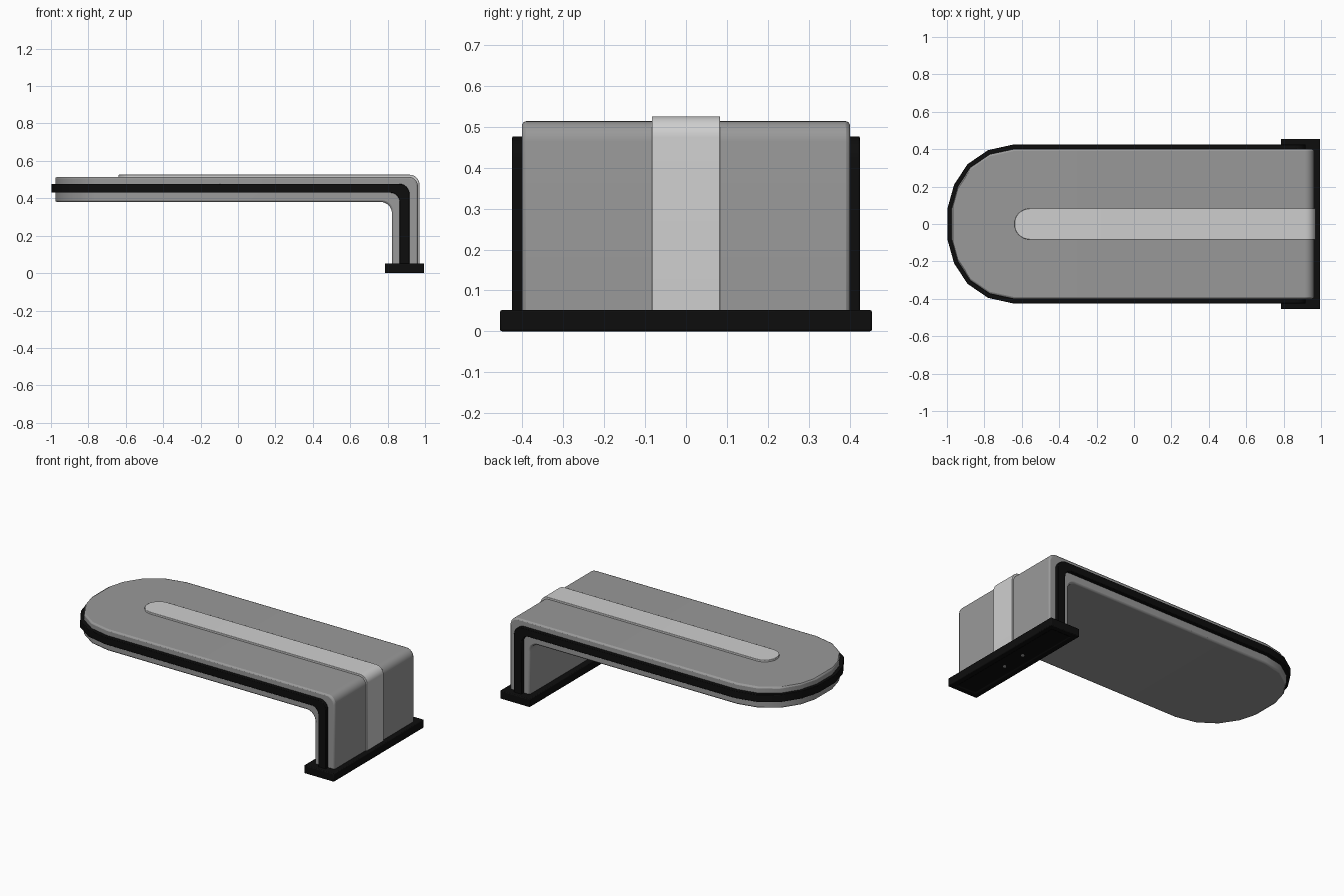
import bpy, bmesh, math

if "Cube" in bpy.data.objects:
    bpy.data.objects.remove(bpy.data.objects["Cube"])


def material(name, v):
    m = bpy.data.materials.new(name)
    m.diffuse_color = (v, v, v, 1)
    m.use_nodes = True
    m.node_tree.nodes["Principled BSDF"].inputs["Base Color"].default_value = m.diffuse_color
    return m


GREY = material("mid grey", 0.32)
BLACK = material("black", 0.004)
LIGHT = material("light grey", 0.62)


def finish(name, bm, mat, bevel=0, segments=2):
    bmesh.ops.recalc_face_normals(bm, faces=bm.faces[:])
    me = bpy.data.meshes.new(name)
    bm.to_mesh(me)
    bm.free()
    ob = bpy.data.objects.new(name, me)
    bpy.context.collection.objects.link(ob)
    me.materials.append(mat)
    if bevel:
        b = ob.modifiers.new("bevel", 'BEVEL')
        b.width, b.segments = bevel, segments
        b.limit_method, b.angle_limit = 'ANGLE', math.radians(40)
        b.use_clamp_overlap = False
    bpy.ops.object.select_all(action='DESELECT')
    bpy.context.view_layer.objects.active = ob
    ob.select_set(True)
    bpy.ops.object.shade_smooth_by_angle(angle=math.radians(35))
    return ob


def bend(x, z, r, n=8):
    """Rounded corner from the flat top into the upright leg."""
    return [(x - r + r * math.sin(a), z - r + r * math.cos(a))
            for a in (math.pi / 2 * i / n for i in range(n + 1))]


def bent_slab(name, nose, outer, inner, mat, bevel, foot=0.03):
    """nose: (x, half width) stations; outer/inner: (x, z, radius) of the bend."""
    pairs = [((x, outer[1]), (x, inner[1]), w) for x, w in nose]
    w = nose[-1][1]
    pairs += [(o, i, w) for o, i in zip(bend(*outer), bend(*inner))]
    pairs.append(((outer[0], foot), (inner[0], foot), w))
    bm = bmesh.new()
    rings = [[bm.verts.new((p[0], y, p[1])) for p, y in ((o, -w), (o, w), (i, w), (i, -w))]
             for o, i, w in pairs]
    for a, b in zip(rings, rings[1:]):
        for k in range(4):
            bm.faces.new((a[k], a[(k + 1) % 4], b[(k + 1) % 4], b[k]))
    bm.faces.new(rings[0])
    bm.faces.new(rings[-1])
    return finish(name, bm, mat, bevel)


# Body and its black edge band share the faceted round nose
band_nose = [(-0.998, 0.08), (-0.962, 0.21), (-0.89, 0.32), (-0.78, 0.395), (-0.645, 0.425)]
body_nose = [(-0.977, 0.075), (-0.942, 0.2), (-0.875, 0.302), (-0.771, 0.373), (-0.641, 0.401)]
bent_slab("body", body_nose, (0.962, 0.514, 0.05), (0.823, 0.38, 0.06), GREY, 0.01)
bent_slab("edge_band", band_nose, (0.917, 0.477, 0.055), (0.864, 0.43, 0.05), BLACK, 0.003)

# Light strip with a round start, running over the bend and down the leg
R = 0.083
strip_nose = [(-0.557 - R * math.cos(a), R * math.sin(a))
              for a in (math.pi / 2 * i / 8 for i in range(1, 9))]
bent_slab("centre_strip", strip_nose, (0.97, 0.526, 0.052), (0.95, 0.5, 0.045), LIGHT, 0.002)

# Base plate with a recessed underside panel
bm = bmesh.new()
bmesh.ops.create_cube(bm, size=1)
for v in bm.verts:
    v.co = (0.89 + v.co.x * 0.21, v.co.y * 0.91, 0.026 + v.co.z * 0.052)
bm.normal_update()
under = [f for f in bm.faces if f.normal.z < -0.9]
bmesh.ops.inset_region(bm, faces=under, thickness=0.05)
bmesh.ops.inset_region(bm, faces=under, thickness=0.003)
for v in under[0].verts:
    v.co.z += 0.006
finish("base_plate", bm, BLACK, 0.005)

# Small screws under the base
for side, y in (("front", -0.08), ("back", 0.08)):
    bm = bmesh.new()
    bmesh.ops.create_cone(bm, cap_ends=True, segments=16, radius1=0.009, radius2=0.009, depth=0.008)
    bmesh.ops.translate(bm, verts=bm.verts[:], vec=(0.89, y, 0.006))
    finish("screw_" + side, bm, LIGHT)
